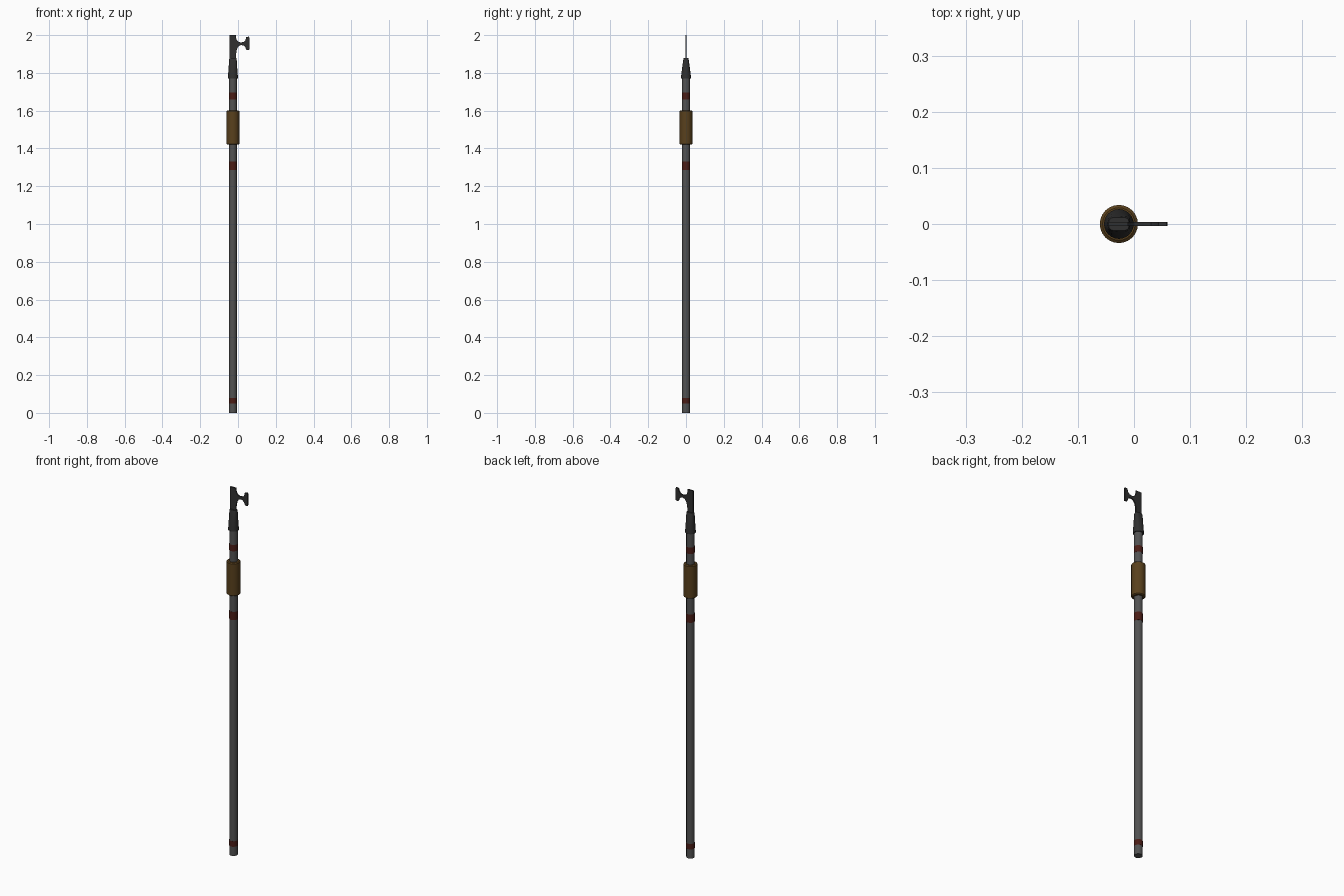
import bpy, bmesh
from math import cos, sin, pi, copysign

if "Cube" in bpy.data.objects:
    bpy.data.objects.remove(bpy.data.objects["Cube"])

AX = -0.027   # pole axis in x
SIDES = 24


def material(name, rgb):
    m = bpy.data.materials.new(name)
    m.diffuse_color = (*rgb, 1)
    m.use_nodes = True
    m.node_tree.nodes["Principled BSDF"].inputs["Base Color"].default_value = m.diffuse_color
    return m


GREY = material("pole_grey", (0.085, 0.085, 0.085))
RED = material("band_red", (0.07, 0.012, 0.008))
BROWN = material("grip_brown", (0.10, 0.052, 0.012))
DARK = material("hook_black", (0.03, 0.03, 0.03))


def finish(bm, name, mat, smooth=True):
    bmesh.ops.recalc_face_normals(bm, faces=bm.faces[:])
    me = bpy.data.meshes.new(name)
    bm.to_mesh(me)
    bm.free()
    me.materials.append(mat)
    ob = bpy.data.objects.new(name, me)
    bpy.context.collection.objects.link(ob)
    if smooth:
        bpy.ops.object.select_all(action='DESELECT')
        ob.select_set(True)
        bpy.context.view_layer.objects.active = ob
        bpy.ops.object.shade_smooth_by_angle()
    return ob


def loft(name, sections, mat):
    """Stack superellipse sections (rx, ry, z, power) and cap both ends."""
    bm = bmesh.new()
    rings = []
    for rx, ry, z, p in sections:
        ring = []
        for i in range(SIDES):
            a = 2 * pi * i / SIDES
            c, s = cos(a), sin(a)
            x = copysign(abs(c) ** (2 / p), c) * rx
            y = copysign(abs(s) ** (2 / p), s) * ry
            ring.append(bm.verts.new((AX + x, y, z)))
        rings.append(ring)
    for a, b in zip(rings, rings[1:]):
        for i in range(SIDES):
            j = (i + 1) % SIDES
            bm.faces.new((a[i], a[j], b[j], b[i]))
    bm.faces.new(rings[0][::-1])
    bm.faces.new(rings[-1])
    return finish(bm, name, mat)


def turned(name, profile, mat):
    return loft(name, [(r, r, z, 2) for r, z in profile], mat)


# pole, alternating with flush red bands
R = 0.021
turned("pole", [(R, 0), (R, 1.79)], GREY)
for label, z0, z1 in (("lower", 0.05, 0.08), ("middle", 1.285, 1.33), ("upper", 1.66, 1.695)):
    turned(label + "_band", [(R + 0.0005, z0), (R + 0.0005, z1)], RED)

# thick grip sleeve
turned("grip_sleeve", [(0.029, 1.42), (0.034, 1.424), (0.034, 1.597), (0.029, 1.601)], BROWN)

# socket blending from round to a flattened top
loft("hook_socket", [(0.0265, 0.0265, 1.77, 2), (0.0265, 0.0265, 1.778, 2),
                     (0.0225, 0.020, 1.83, 2.4), (0.020, 0.014, 1.872, 3.5),
                     (0.018, 0.012, 1.88, 3.5)], DARK)

# flat blade with a flared side hook
outline = [(-0.045, 1.86), (-0.011, 1.86), (-0.010, 1.90), (-0.006, 1.925),
           (0.003, 1.941), (0.015, 1.947), (0.030, 1.945), (0.039, 1.936),
           (0.044, 1.922), (0.058, 1.920), (0.060, 1.926), (0.060, 1.986),
           (0.058, 1.992), (0.044, 1.990), (0.039, 1.973), (0.030, 1.964),
           (0.015, 1.961), (0.001, 1.965), (-0.007, 1.974), (-0.011, 1.986),
           (-0.011, 2.0), (-0.045, 2.0)]
T = 0.0035
bm = bmesh.new()
face = bm.faces.new([bm.verts.new((x, -T, z)) for x, z in outline])
ext = bmesh.ops.extrude_face_region(bm, geom=[face], use_keep_orig=True)
bmesh.ops.translate(bm, vec=(0, 2 * T, 0),
                    verts=[v for v in ext["geom"] if isinstance(v, bmesh.types.BMVert)])
finish(bm, "hook_blade", DARK)
